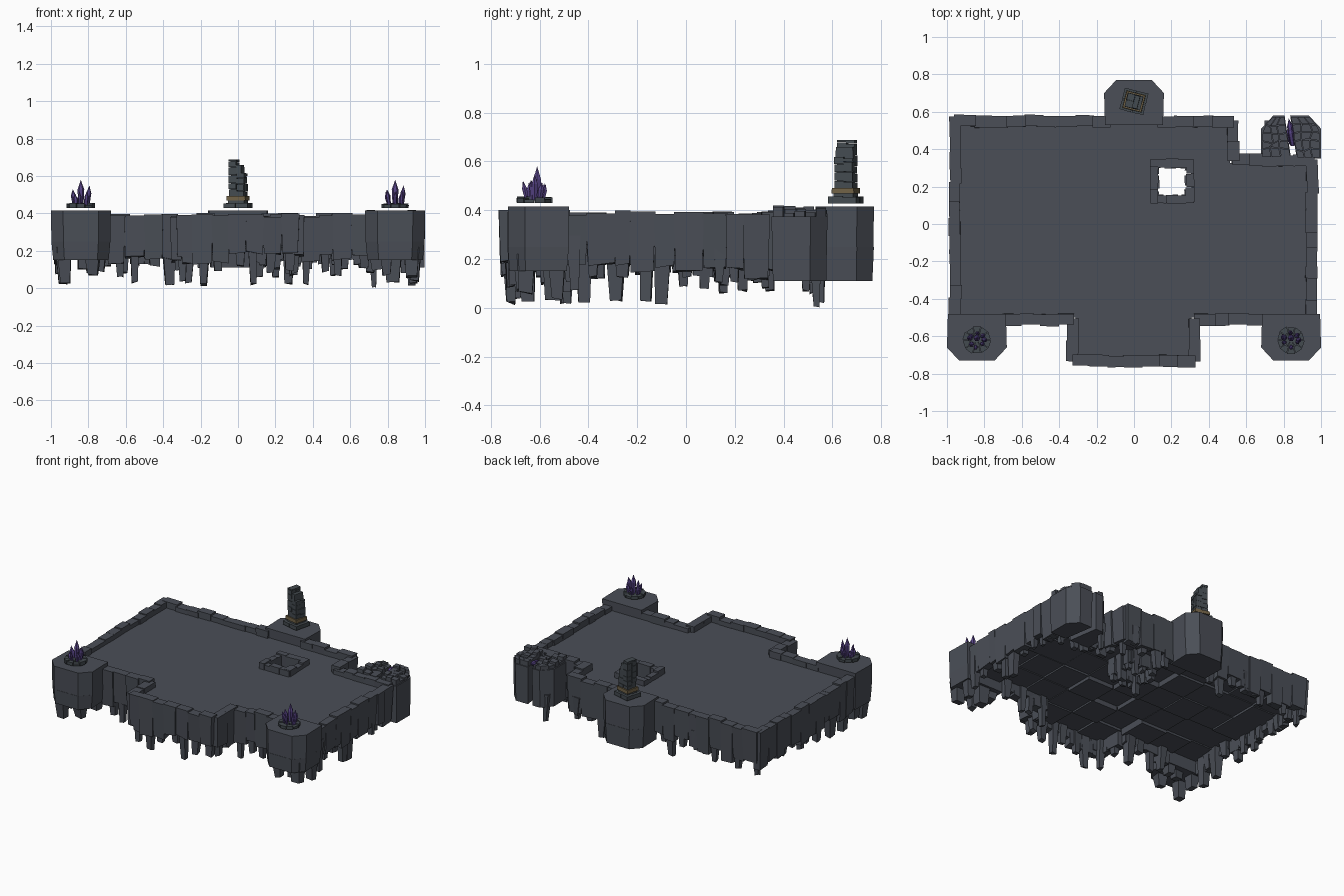
import bpy, bmesh, math, random
from math import sin, cos, pi
from mathutils import Vector, Matrix

random.seed(11)
R = random.uniform
if "Cube" in bpy.data.objects:
    bpy.data.objects.remove(bpy.data.objects["Cube"])


def material(name, rgb):
    m = bpy.data.materials.new(name)
    m.use_nodes = True
    m.diffuse_color = (*rgb, 1)
    m.node_tree.nodes["Principled BSDF"].inputs["Base Color"].default_value = (*rgb, 1)
    return m


STONE = material("slate stone", (0.069, 0.077, 0.095))
DARK = material("dark masonry", (0.057, 0.07, 0.08))
BRASS = material("old brass", (0.155, 0.115, 0.058))
PURPLE = material("purple crystal", (0.10, 0.06, 0.25))


def finish(name, bm, mat):
    bmesh.ops.recalc_face_normals(bm, faces=bm.faces[:])
    me = bpy.data.meshes.new(name)
    bm.to_mesh(me)
    bm.free()
    me.materials.append(mat)
    ob = bpy.data.objects.new(name, me)
    bpy.context.collection.objects.link(ob)
    return ob


def prism(bm, outline, z0, z1, taper=1.0, shift=(0, 0), ragged=0.0):
    """Upright solid from a plan outline; its foot is scaled, shifted and ragged."""
    c = sum((Vector(p) for p in outline), Vector((0, 0))) / len(outline)
    top = [bm.verts.new((*p, z1)) for p in outline]
    foot = []
    for p in outline:
        q = c + (Vector(p) - c) * taper + Vector(shift)
        foot.append(bm.verts.new((*q, z0 + R(-ragged, ragged))))
    bm.faces.new(top)
    bm.faces.new(foot[::-1])
    n = len(top)
    for i in range(n):
        j = (i + 1) % n
        bm.faces.new((top[i], foot[i], foot[j], top[j]))


def rect(x, y, w, d, angle=0.0):
    ca, sa = cos(angle), sin(angle)
    return [(x + u * w * ca - v * d * sa, y + u * w * sa + v * d * ca)
            for u, v in ((-.5, -.5), (.5, -.5), (.5, .5), (-.5, .5))]


def hanger(bm, x, y, z_low, z_top=0.27, size=0.06, angle=0.0):
    prism(bm, rect(x, y, size * R(.85, 1.2), size * R(.8, 1.1), angle + R(-.12, .12)),
          z_low, z_top, R(.5, .75), (R(-.008, .008), R(-.008, .008)), 0.008)


# Paved floor: square slabs of uneven depth, one left out for the shaft
CELL = .207
bm = bmesh.new()
for i in range(-5, 4):
    for j in range(-4, 2):
        cx, cy = .1 + (i + .5) * CELL, .12 + (j + .5) * CELL
        shaft = i == 0 and j == 0
        notch = i > 1 and j == 1
        beside_bay = j == -4 and not -2 <= i <= 0
        if not (shaft or notch or beside_bay):
            prism(bm, rect(cx, cy, CELL, CELL), R(.212, .258), .35, .985)
finish("floor_slabs", bm, STONE)


# Rock walls following the rim, with ragged rocks hanging below
def wall(name, path):
    bm = bmesh.new()
    for a, b in zip(path, path[1:]):
        a, b = Vector(a), Vector(b)
        length = (b - a).length
        d = (b - a) / length
        out = Vector((d.y, -d.x))
        ang = math.atan2(d.y, d.x)
        n = max(1, round(length / .09))
        cuts = [0] + [(i + R(-.22, .22)) / n for i in range(1, n)] + [1]
        for t0, t1 in zip(cuts, cuts[1:]):
            w = (t1 - t0) * length
            p = a + d * (t0 + t1) / 2 * length + out * R(-.004, .006)
            prism(bm, rect(p.x, p.y, w + .008, R(.056, .066), ang + R(-.02, .02)),
                  R(.12, .19), R(.378, .402), R(.8, .92), out * R(-.012, 0), .01)
            # A longer splinter hanging from behind each block
            q = a + d * (t0 + (t1 - t0) * R(.2, .8)) * length - out * R(0, .03)
            low = R(.015, .05) if R(0, 1) < .15 else R(.06, .14)
            hanger(bm, q.x, q.y, low, R(.25, .31), R(.05, .07), ang)
    finish(name, bm, STONE)


wall("front_wall", [(-.70, -.51), (-.325, -.51), (-.325, -.73), (.325, -.73),
                    (.325, -.51), (.70, -.51)])
wall("left_wall", [(.952, -.49), (.952, .34)])
wall("back_left_wall", [(.96, .34), (.53, .34), (.53, .55), (.13, .55)])
wall("back_wall", [(-.13, .55), (-.96, .55)])
wall("right_wall", [(-.955, .57), (-.955, -.49)])

# Raised kerb around the shaft, with rocks hanging round it
bm = bmesh.new()
for i in range(4):
    turn = i * pi / 2
    for t in (-.07, .005, .08):
        lx, ly = t, -.096
        x = .205 + lx * cos(turn) - ly * sin(turn)
        y = .228 + lx * sin(turn) + ly * cos(turn)
        prism(bm, rect(x, y, R(.07, .08), R(.038, .052), turn + R(-.04, .04)),
              R(.13, .19), R(.375, .395), .9, ragged=.01)
        hanger(bm, x, y, R(.06, .14), .28, .055, turn)
finish("shaft_kerb", bm, STONE)


# Chamfered bastions, the front ones with rocks hanging under them
def bastion(name, x, y_in, y_out, z0, hangers):
    s = 1 if y_out > y_in else -1
    plan = [(x - .155, y_in), (x - .16, y_out - s * .07), (x - .095, y_out),
            (x + .095, y_out), (x + .16, y_out - s * .07), (x + .155, y_in)]
    bm = bmesh.new()
    prism(bm, plan, .25, .415, .985)
    inner = [(x + (px - x) * .985, py) for px, py in plan]
    prism(bm, inner, z0, .25, .94)
    for u, v, low in hangers:
        hanger(bm, x + u, y_in + (y_out - y_in) * v, low, .22, .085)
    finish(name, bm, STONE)


bastion("front_right_bastion", -.84, -.48, -.73, .15,
        [(-.09, .7, .02), (-.1, .25, .06), (.02, .3, .10), (.06, .75, .07), (.1, .2, .09)])
bastion("front_left_bastion", .84, -.48, -.73, .15,
        [(.1, .2, .04), (.09, .7, .06), (-.01, .25, .03), (-.05, .75, .07), (-.1, .3, .10)])
bastion("back_bastion", 0, .53, .77, .11, [])

# Broken bastion, split down the middle
halves = {"broken_bastion_inner": [(.68, .35), (.68, .51), (.745, .58), (.805, .58), (.84, .35)],
          "broken_bastion_outer": [(.87, .35), (.835, .58), (.935, .58), (1, .51), (1, .35)]}
for name, plan in halves.items():
    bm = bmesh.new()
    prism(bm, plan, .11, .375, .95)
    finish(name, bm, STONE)

# Cracked paving on its top: a jittered grid on each side of the split
bm = bmesh.new()
for inner in (True, False):
    grid = {}
    for i in range(4):
        for j in range(6):
            y = .355 + j * .044
            gap_x = (.838 if inner else .872) - (y - .355) * .155
            edge = .685 if inner else .995
            edge += max(0, y - .51) * (.9 if inner else -.9)
            jog = .013 if 0 < i < 3 and 0 < j < 5 else 0
            grid[i, j] = Vector((edge + (gap_x - edge) * i / 3 + R(-jog, jog), y + R(-jog, jog)))
    for i in range(3):
        for j in range(5):
            quad = [grid[i, j], grid[i + 1, j], grid[i + 1, j + 1], grid[i, j + 1]]
            mid = sum(quad, Vector((0, 0))) / 4
            prism(bm, [mid + (p - mid) * .92 for p in quad], .35, R(.388, .42))
finish("broken_bastion_rubble", bm, STONE)
bm = bmesh.new()
hanger(bm, .72, .53, .005, .2, .05)
finish("broken_bastion_splinter", bm, STONE)


# Crystals: six-sided spikes that widen, then come to a point
def crystal(bm, x, y, z, r, h, lean, heading):
    axis = Vector((-sin(heading), cos(heading), 0))
    m = Matrix.Translation((x, y, z)) @ Matrix.Rotation(lean, 4, axis)
    rings = [[bm.verts.new(m @ Vector((q * cos(k * pi / 3), q * sin(k * pi / 3), t)))
              for k in range(6)] for q, t in ((r * .75, 0), (r, h * .62))]
    tip = bm.verts.new(m @ Vector((0, 0, h)))
    bm.faces.new(rings[0][::-1])
    for k in range(6):
        j = (k + 1) % 6
        bm.faces.new((rings[0][k], rings[0][j], rings[1][j], rings[1][k]))
        bm.faces.new((rings[1][k], rings[1][j], tip))


# Ring of fitted stones under each crystal cluster
def stone_ring(bm, x, y, r0, r1, n):
    for i in range(n):
        a0, a1 = 2 * pi * (i + .04) / n, 2 * pi * (i + .96) / n
        far = r1 * R(.92, 1.06)
        prism(bm, [(x + r * cos(a), y + r * sin(a))
                   for r, a in ((r0, a0), (far, a0), (far, a1), (r0, a1))],
              .43, R(.444, .457), .97)


for side, x in (("right", -.84), ("left", .84)):
    y = -.62
    bm = bmesh.new()
    stone_ring(bm, x, y, .004, .04, 6)
    stone_ring(bm, x, y, .042, .076, 10)
    finish(side + "_crystal_base", bm, DARK)
    bm = bmesh.new()
    crystal(bm, x, y + .01, .44, .018, .14, 0, 0)
    crystal(bm, x + .035, y, .44, .014, .11, .1, 0)
    crystal(bm, x - .033, y + .01, .44, .014, .09, .12, pi)
    for i in range(6):
        a = 2 * pi * (i + .5) / 6 + R(-.2, .2)
        crystal(bm, x + .032 * cos(a), y + .032 * sin(a), .44,
                R(.010, .014), R(.055, .085), R(.1, .28), a)
    finish(side + "_crystals", bm, PURPLE)

# Crystal blades lying along the split
bm = bmesh.new()
for x, y, z, lean in ((.85, .42, .35, 1.25), (.846, .45, .36, 1.3), (.842, .43, .28, 1.0)):
    crystal(bm, x, y, z, .017, .12, lean, pi / 2 + .16)
finish("buried_crystals", bm, PURPLE)

# Ruined column: plinth, brass band, and broken masonry shaft
TURN = -.25


def local(u, v):
    return (u * cos(TURN) - v * sin(TURN), .655 + u * sin(TURN) + v * cos(TURN))


bm = bmesh.new()
for u in (-.033, .033):
    for v in (-.03, .03):
        prism(bm, rect(*local(u, v), .064, .058, TURN + R(-.06, .06)), .428, R(.45, .458))
prism(bm, rect(*local(0, 0), .088, .082, TURN), .44, .475)
finish("column_plinth", bm, DARK)
bm = bmesh.new()
prism(bm, rect(*local(0, 0), .102, .092, TURN), .468, .492, 1.03)
finish("column_band", bm, BRASS)
bm = bmesh.new()
for u, crest in ((-.021, .69), (.021, .63)):
    for v in (-.019, .019):
        z, end = .485, crest - (R(0, .02) if u > 0 else 0)
        while z < end - .005:
            top = min(end, z + R(.03, .05))
            prism(bm, rect(*local(u + R(-.002, .002), v), R(.039, .043), R(.036, .04), TURN),
                  z, top - .002)
            z = top
# Broken shoulder beside the tall side
prism(bm, rect(*local(.012, 0), .026, .07, TURN), .61, .66, 1.1)
finish("column_shaft", bm, DARK)
